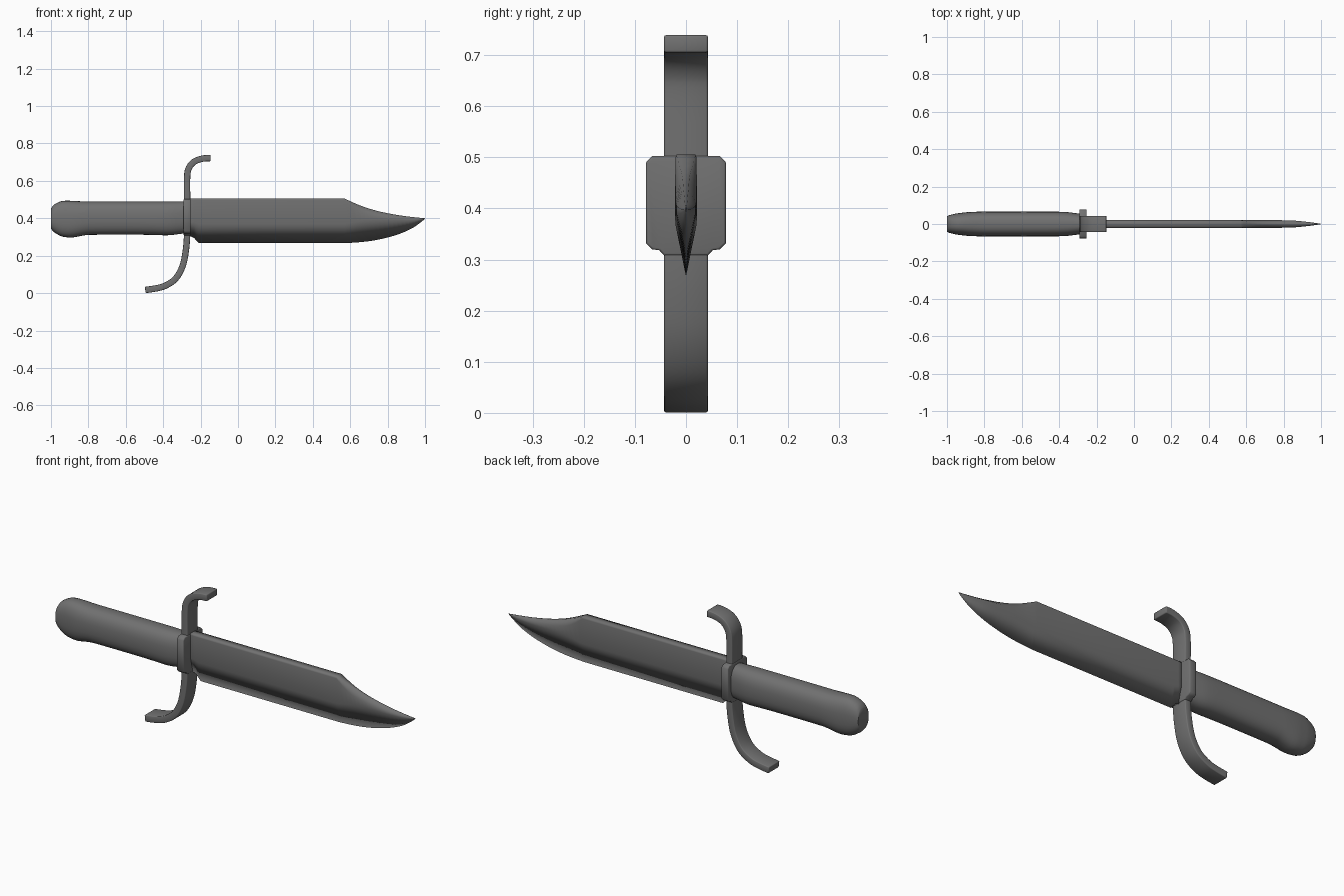
import bpy, bmesh, math
from mathutils import Vector

if "Cube" in bpy.data.objects:
    bpy.data.objects.remove(bpy.data.objects["Cube"])

steel = bpy.data.materials.new("dark_steel")
steel.diffuse_color = (0.165, 0.165, 0.165, 1)
steel.use_nodes = True
steel.node_tree.nodes["Principled BSDF"].inputs["Base Color"].default_value = steel.diffuse_color


def loft(name, rings, angle=30, bevel=0):
    """Skin a list of equal-length closed rings and cap both ends."""
    bm = bmesh.new()
    rows = [[bm.verts.new(p) for p in r] for r in rings]
    n = len(rows[0])
    for a, b in zip(rows, rows[1:]):
        for i in range(n):
            bm.faces.new((a[i], a[(i + 1) % n], b[(i + 1) % n], b[i]))
    bm.faces.new(rows[0])
    bm.faces.new(rows[-1])
    bmesh.ops.recalc_face_normals(bm, faces=bm.faces)
    me = bpy.data.meshes.new(name)
    bm.to_mesh(me)
    bm.free()
    me.materials.append(steel)
    ob = bpy.data.objects.new(name, me)
    bpy.context.collection.objects.link(ob)
    bpy.ops.object.select_all(action='DESELECT')
    bpy.context.view_layer.objects.active = ob
    ob.select_set(True)
    if bevel:
        m = ob.modifiers.new("bevel", 'BEVEL')
        m.width, m.segments, m.limit_method = bevel, 2, 'ANGLE'
        m.angle_limit = math.radians(50)
        bpy.ops.object.modifier_apply(modifier=m.name)
    bpy.ops.object.shade_smooth_by_angle(angle=math.radians(angle))
    return ob


def smooth(pts, steps=5):
    """Catmull-Rom through points of any dimension."""
    out = []
    for i in range(len(pts) - 1):
        p0, p1 = pts[max(i - 1, 0)], pts[i]
        p2, p3 = pts[i + 1], pts[min(i + 2, len(pts) - 1)]
        for s in range(steps):
            t = s / steps
            out.append([0.5 * (2 * b + (c - a) * t + (2 * a - 5 * b + 4 * c - d) * t * t
                               + (3 * b - a - 3 * c + d) * t ** 3)
                        for a, b, c, d in zip(p0, p1, p2, p3)])
    return out + [list(pts[-1])]


# Blade: x, spine z, edge z, shoulder half width, spine half width, shoulder z
straight = [(-0.27, 0.505, 0.310, 0.021, 0.019, 0.38),
            (-0.235, 0.505, 0.295, 0.021, 0.019, 0.38),
            (-0.21, 0.505, 0.267, 0.021, 0.019, 0.37)]
clip = [(0.57, 0.505, 0.267, 0.021, 0.019, 0.37),
        (0.66, 0.466, 0.273, 0.021, 0.008, 0.385),
        (0.75, 0.438, 0.286, 0.0205, 0.005, 0.39),
        (0.85, 0.418, 0.312, 0.0185, 0.003, 0.39),
        (0.93, 0.407, 0.346, 0.011, 0.002, 0.39),
        (0.98, 0.402, 0.381, 0.004, 0.001, 0.395),
        (1.0, 0.400, 0.398, 0.0006, 0.0004, 0.399)]


def blade_section(x, top, bot, w, t, s):
    k = 0.06 + 0.6 * max(0, (w - t) / w - 0.1)
    side = top + (s - top) * min(k, 0.45)
    return [(x, -t, top), (x, -w, side), (x, -w, s), (x, 0, bot),
            (x, w, s), (x, w, side), (x, t, top)]


loft("blade", [blade_section(*p) for p in straight + smooth(clip, 4)], 180)

# Handle: x, bottom z, top z, half width, as rounded oval sections
grip = [(-1.0, 0.345, 0.452, 0.042), (-0.985, 0.327, 0.472, 0.048),
        (-0.95, 0.306, 0.490, 0.056), (-0.92, 0.299, 0.494, 0.060),
        (-0.88, 0.298, 0.493, 0.064), (-0.82, 0.309, 0.490, 0.066),
        (-0.76, 0.312, 0.490, 0.066), (-0.50, 0.312, 0.490, 0.066),
        (-0.38, 0.309, 0.490, 0.065), (-0.32, 0.315, 0.490, 0.059),
        (-0.27, 0.322, 0.490, 0.052)]


def oval(x, lo, hi, w, n=32, e=0.8):
    def f(v):
        return math.copysign(abs(v) ** e, v)
    return [(x, w * f(math.cos(2 * math.pi * i / n)),
             (lo + hi) / 2 + (hi - lo) / 2 * f(math.sin(2 * math.pi * i / n))) for i in range(n)]


loft("handle", [oval(*g) for g in smooth(grip, 3)], 60)

# Guard collar: block with clipped corners
outline = [(-0.078, 0.332), (-0.066, 0.320), (-0.052, 0.318), (-0.043, 0.308),
           (0.043, 0.308), (0.052, 0.318), (0.066, 0.320), (0.078, 0.332),
           (0.078, 0.490), (0.066, 0.503), (-0.066, 0.503), (-0.078, 0.490)]
loft("guard_collar", [[(x, y, z) for y, z in outline] for x in (-0.291, -0.253)], 180, 0.004)

# Guard arms: flat bar swept along an S path
path = [Vector(p) for p in smooth([
    (-0.147, 0.722), (-0.19, 0.719), (-0.235, 0.702), (-0.263, 0.668), (-0.272, 0.62),
    (-0.272, 0.50), (-0.272, 0.32), (-0.280, 0.22), (-0.298, 0.14), (-0.335, 0.076),
    (-0.39, 0.039), (-0.44, 0.025), (-0.496, 0.017)], 4)]
bars = []
for i, p in enumerate(path):
    d = (path[min(i + 1, len(path) - 1)] - path[max(i - 1, 0)]).normalized()
    o = Vector((-d.y, d.x)) * 0.017
    a, b = p + o, p - o
    bars.append([(a.x, -0.043, a.y), (a.x, 0.043, a.y), (b.x, 0.043, b.y), (b.x, -0.043, b.y)])
loft("guard_arms", bars, 180, 0.004)
